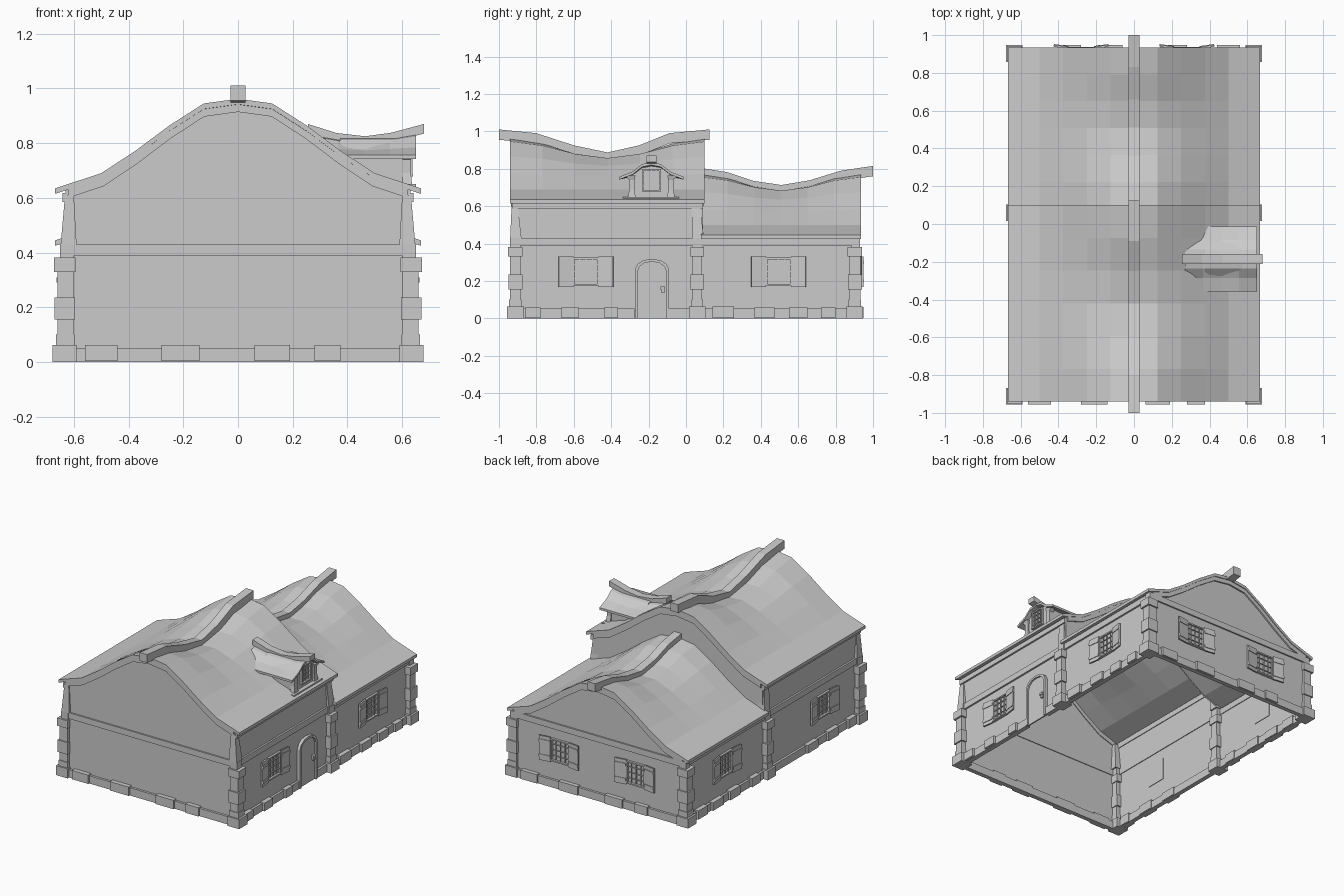
import bpy, bmesh, math, random
from mathutils import Matrix, Vector

if "Cube" in bpy.data.objects:
    bpy.data.objects.remove(bpy.data.objects["Cube"])

random.seed(4)
I = Matrix.Identity(4)


def mesh(name, verts, faces, mat=I):
    me = bpy.data.meshes.new(name)
    me.from_pydata([mat @ Vector(v) for v in verts], [], faces)
    bm = bmesh.new()
    bm.from_mesh(me)
    bmesh.ops.recalc_face_normals(bm, faces=bm.faces)
    bm.to_mesh(me)
    bm.free()
    ob = bpy.data.objects.new(name, me)
    bpy.context.collection.objects.link(ob)
    return ob


def boxes(name, items, mat=I):
    """items: (x0,x1,y0,y1,z0,z1) or the same with a local matrix appended"""
    vs, fs = [], []
    for it in items:
        m = it[6] if len(it) > 6 else I
        b = len(vs)
        vs += [m @ Vector((x, y, z)) for x in it[0:2] for y in it[2:4] for z in it[4:6]]
        fs += [[b + i for i in f] for f in ((0, 1, 3, 2), (4, 6, 7, 5), (0, 4, 5, 1),
                                            (2, 3, 7, 6), (0, 2, 6, 4), (1, 5, 7, 3))]
    return mesh(name, vs, fs, mat)


def loft(name, rings, mat=I):
    n, k = len(rings[0]), len(rings)
    fs = [[r * n + i, r * n + (i + 1) % n, (r + 1) * n + (i + 1) % n, (r + 1) * n + i]
          for r in range(k - 1) for i in range(n)]
    fs += [list(range(n)), [(k - 1) * n + i for i in range(n)]]
    return mesh(name, [p for r in rings for p in r], fs, mat)


def full(half):
    return [(-u, *r) for u, *r in reversed(half[1:])] + list(half)


def dip(t):
    return (1 - math.cos(2 * math.pi * t)) / 2


# half profile of the main roof: offset, height, share of the sag
ROOF = full([(0, .962, 1), (.125, .945, .8), (.25, .865, .45), (.375, .772, .15), (.5, .69, 0), (.668, .635, 0)])
DORM = full([(0, .835, 1), (.05, .825, .8), (.1, .785, .3), (.172, .757, 0)])
DROP = -.19


def roof(name, prof, s0, s1, dz, sag, n, place, th=.02):
    rings = []
    for k in range(n + 1):
        t = k / n
        s = s0 + (s1 - s0) * t
        top = [(u, z + dz - sag * w * dip(t)) for u, z, w in prof]
        rings.append([place(u, s, z) for u, z in top] + [place(u, s, z - th) for u, z in reversed(top)])
    loft(name, rings)


def ridge(name, pts, place, w=.028, h=.055):
    loft(name, [[place(a, s, z + b) for a, b in ((-w, -h), (w, -h), (w, 0), (-w, 0))] for s, z in pts])


along_y = lambda u, s, z: (u, s, z)
along_x = lambda u, s, z: (s, u - .185, z)

# sagging roofs and ridge beams
roof("main_roof", ROOF, -.94, .10, 0, .11, 6, along_y)
roof("rear_roof", ROOF, .08, .935, DROP, .09, 6, along_y)
roof("dormer_roof", DORM, .27, .65, 0, .04, 4, along_x, .015)
ridge("main_ridge_beam", [(-1, 1.01), (-.8, .99), (-.6, .925), (-.42, .887), (-.25, .925), (-.09, .99), (.125, 1.01)], along_y)
ridge("rear_ridge_beam", [(.07, .805), (.22, .782), (.36, .735), (.51, .713), (.66, .738), (.83, .79), (1, .815)], along_y)
ridge("dormer_ridge_beam", [(.255, .87), (.36, .837), (.465, .825), (.56, .838), (.68, .87)], along_x, .026, .035)


# walls and gables
def height(x, dz):
    for (a, za, _), (b, zb, _) in zip(ROOF, ROOF[1:]):
        if a <= x <= b:
            return za + (zb - za) * (x - a) / (b - a) + dz


XS = [-.63, -.5, -.375, -.25, -.125, 0, .125, .25, .375, .5, .63]


def gable(name, y, dz, base):
    n = len(XS)
    vs = [(x, y, base(x)) for x in XS] + [(x, y, height(x, dz) - .012) for x in XS]
    mesh(name, vs, [(i, i + 1, n + i + 1, n + i) for i in range(n - 1)])


def barge(name, y0, y1, dz):
    rings = []
    for x in XS:
        z = height(x, dz)
        rings.append([(x * .985, y, z - d) for y, d in ((y0, .015), (y1, .015), (y1, .048), (y0, .048))])
    loft(name, rings)


gable("front_gable_wall", -.925, 0, lambda x: 0)
gable("rear_gable_wall", .92, DROP, lambda x: 0)
gable("step_gable_wall", .088, 0, lambda x: height(x, DROP) - .03)
barge("front_bargeboard", -.935, -.92, 0)
barge("step_bargeboard", .085, .097, 0)
barge("rear_bargeboard", .915, .93, DROP)
for side, s in (("right", 1), ("left", -1)):
    mesh(side + "_wall", [(s * .63, -.925, 0), (s * .63, .92, 0), (s * .63, .92, .435), (s * .63, .09, .435),
                          (s * .63, .09, .625), (s * .63, -.925, .625)], [(0, 1, 2, 3), (0, 3, 4, 5)])

# timber bands under the roofs
bands = [(-.6, .6, -.935, -.92, .39, .43), (-.6, .6, .915, .93, .39, .43)]
for s in (1, -1):
    x0, x1 = sorted((s * .625, s * .642))
    bands += [(x0, x1, -.93, .92, .39, .43), (x0, x1, -.93, .09, .585, .618)]
boxes("timber_bands", bands)

# tapering upper corner posts of the taller block
for sx in (1, -1):
    for nm, ya, yb, d in (("front", -.94, -.88, .008), ("middle", .035, .095, -.006)):
        loft(f"{nm}_corner_post_{sx}", [
            [(sx * .59, ya, .43), (sx * .648, ya, .43), (sx * .648, yb, .43), (sx * .59, yb, .43)],
            [(sx * .60, ya + d, .61), (sx * .632, ya + d, .61), (sx * .632, yb - .02, .61), (sx * .60, yb - .02, .61)]])

# corner stones, alternating in size
LAYERS = [(0, .063, .018), (.063, .10, .005), (.10, .155, 0), (.155, .235, .01), (.235, .33, 0), (.33, .382, .012), (.382, .43, -.008)]
stones = []
for s in (1, -1):
    for z0, z1, e in LAYERS:
        if z0 == .382:
            rows = ((-.94, -.885), (.885, .93), (.035, .09))
        else:
            rows = ((-.942 - e * .8, -.885 + e), (.875 - e, .932 + e * .8), (.035 - e, .085 + e))
        for y0, y1 in rows:
            x0, x1 = sorted((s * (.6 - e * .5), s * (.66 + e)))
            if z0 == .382:
                x0, x1 = sorted((s * .6, s * .65))
            stones.append((x0, x1, y0, y1, z0, z1))
boxes("corner_stones", stones)

# foundation strip with larger stones
base = [(-.63, .63, -.94, -.91, 0, .052), (-.63, .63, .905, .935, 0, .052), (-.645, -.615, -.93, .92, 0, .052),
        (.615, .645, -.93, -.275, 0, .052), (.615, .645, -.09, .92, 0, .052)]
for a, b in ((-.56, -.44), (-.28, -.14), (.06, .19), (.28, .375)):
    base += [(a, b, -.955, -.91, .003, .062), (-b, -a, .905, .948, .003, .062)]
for s in (1, -1):
    for y in (-.82, -.62, -.4, .2, .42, .6, .76):
        w = random.uniform(.035, .06)
        x0, x1 = sorted((s * .61, s * .66))
        base.append((x0, x1, y - w, y + w, .003, random.uniform(.056, .064)))
boxes("foundation_stones", base)


# windows: local x points out of the wall, local y runs along it
def wall_frame(x, y, z, ang):
    return Matrix.Translation((x, y, z)) @ Matrix.Rotation(ang, 4, 'Z')


def window(name, m, hw, hh, bars, shutters=True):
    f = .009
    parts = [(0, .015, -hw, -hw + f, -hh, hh), (0, .015, hw - f, hw, -hh, hh),
             (0, .015, -hw, hw, hh - f, hh), (0, .018, -hw, hw, -hh, -hh + f), (-.004, .002, -hw, hw, -hh, hh)]
    for i in range(1, bars + 1):
        t = 2 * i / (bars + 1) - 1
        parts += [(0, .009, t * hw - .002, t * hw + .002, -hh, hh), (0, .009, -hw, hw, t * hh - .002, t * hh + .002)]
    boxes(name, parts, m)
    if shutters:
        leaf = []
        for s in (1, -1):
            r = Matrix.Translation((.008, s * hw, 0)) @ Matrix.Rotation(-s * .14, 4, 'Z')
            y0, y1 = sorted((0, s * .078))
            leaf.append((0, .010, y0, y1, -.082, .082, r))
            leaf += [(.010, .014, y0, y1, z - .009, z + .009, r) for z in (-.05, .05)]
        boxes(name + "_shutters", leaf, m)


for nm, x, y, ang in (("right_front", .63, -.535, 0), ("right_rear", .63, .495, 0),
                      ("left_front", -.63, -.535, math.pi), ("left_rear", -.63, .495, math.pi),
                      ("rear_right", .28, .92, math.pi / 2), ("rear_left", -.28, .92, math.pi / 2)):
    window(nm + "_window", wall_frame(x, y, .25, ang), .069, .075, 3)

# arched door with frame and handle
DOOR = wall_frame(.63, -.182, 0, 0)
arch = [(-1, 0), (-1, .26), (-.85, .29), (-.5, .311), (0, .317), (.5, .311), (.85, .29), (1, .26), (1, 0)]
loft("door_frame", [[(0, u * .092, z), (.02, u * .092, z), (.02, u * .078, z * .955), (0, u * .078, z * .955)] for u, z in arch], DOOR)
loft("door_leaf", [[(x, u * .08, z * .96) for u, z in arch] for x in (0, .009)], DOOR)
boxes("door_handle", [(.009, .026, .045, .071, .155, .170), (.009, .022, .05, .066, .135, .155)], DOOR)

# dormer front, cheeks, posts, sill and window
DM = wall_frame(.622, -.185, 0, 0)
front = [(-.115, .625), (-.115, .765), (-.09, .778), (-.05, .812), (0, .822), (.05, .812), (.09, .778), (.115, .765), (.115, .625)]
loft("dormer_body", [[(x, u, z) for u, z in front] for x in (-.25, 0)], DM)
trim = [(-.05, .0), (.026, .0)]
boxes("dormer_sill", [(-.03, .028, -.152, .148, .632, .65)], DM)
for s in (1, -1):
    loft(f"dormer_post_{s}", [[(-.02, s * a, z), (d, s * a, z), (d, s * b, z), (-.02, s * b, z)]
                              for a, b, d, z in ((.085, .125, .014, .65), (.09, .118, .01, .69), (.09, .118, .01, .74), (.085, .145, .018, .765))])
    bpy.data.objects[f"dormer_post_{s}"].matrix_world = DM
window("dormer_window", wall_frame(.622, -.185, .738, 0), .05, .06, 3, False)
